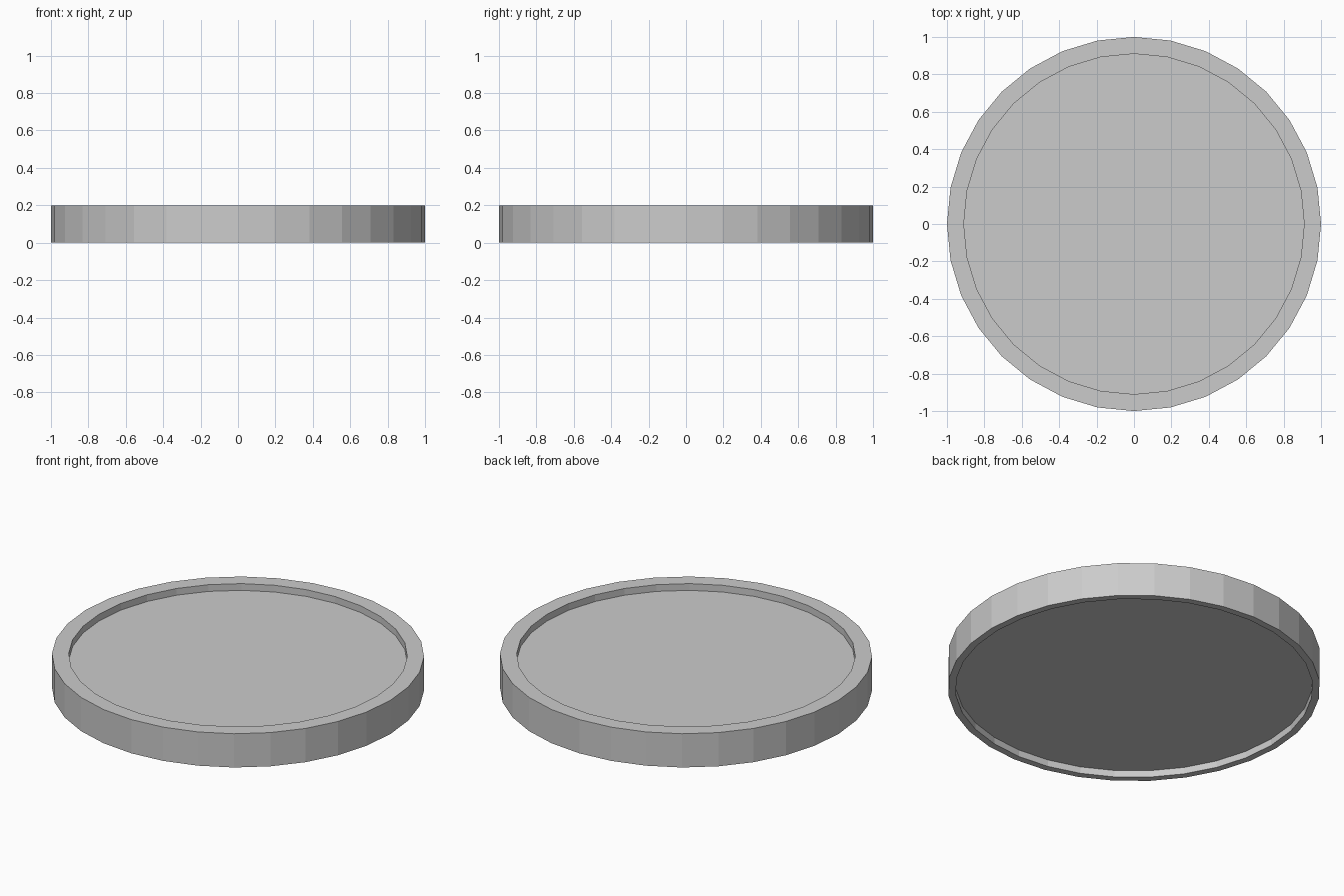
import bpy, bmesh, math

if "Cube" in bpy.data.objects:
    bpy.data.objects.remove(bpy.data.objects["Cube"])

SIDES = 32


def lathe(name, profile):
    """Spin a (radius, z) profile into rings, capping both ends with flat discs."""
    bm = bmesh.new()
    rings = []
    for r, z in profile:
        rings.append([bm.verts.new((r * math.cos(2 * math.pi * i / SIDES),
                                    r * math.sin(2 * math.pi * i / SIDES), z))
                      for i in range(SIDES)])
    for a, b in zip(rings, rings[1:]):
        for i in range(SIDES):
            j = (i + 1) % SIDES
            bm.faces.new((a[i], a[j], b[j], b[i]))
    bm.faces.new(rings[0])
    bm.faces.new(rings[-1])
    bmesh.ops.recalc_face_normals(bm, faces=bm.faces)
    mesh = bpy.data.meshes.new(name)
    bm.to_mesh(mesh)
    bm.free()
    obj = bpy.data.objects.new(name, mesh)
    bpy.context.collection.objects.link(obj)
    return obj


# Round tray: recessed underside, foot ring, outer wall, rim, recessed top
lathe("round_tray", [
    (0.96, 0.04), (0.96, 0.0),
    (1.0, 0.0), (1.0, 0.2),
    (0.91, 0.2), (0.91, 0.16),
])
